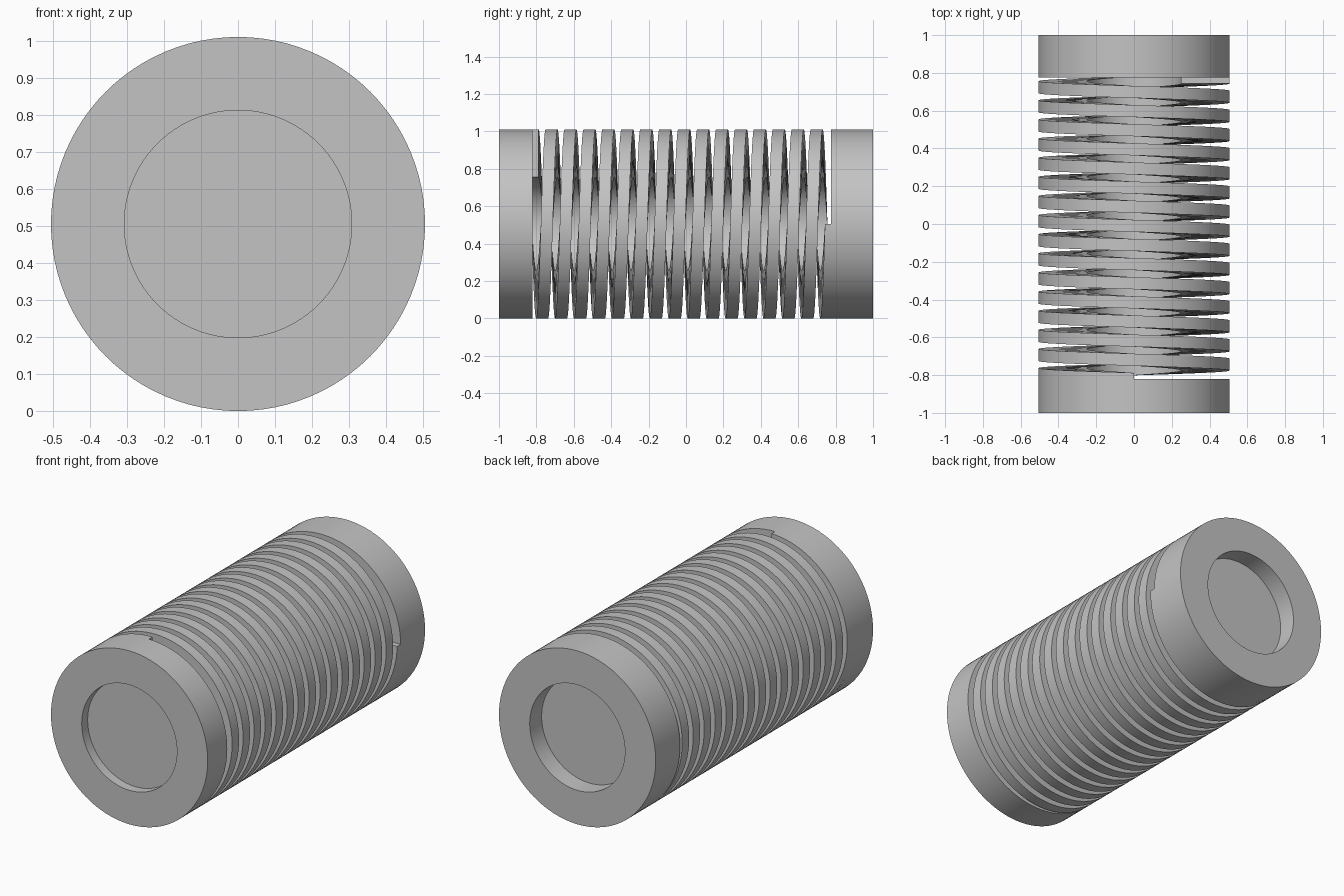
import bpy, bmesh, math
from mathutils import Vector

cube = bpy.data.objects.get("Cube")
if cube:
    bpy.data.objects.remove(cube, do_unlink=True)

R = 0.505              # outer radius, also the height of the axis
BORE = 0.25            # inner radius of the coil
RECESS = 0.307         # radius of the blind recess in each end
FRONT, BACK = -0.82, 0.775   # inner faces of the end caps
HALF = 0.032           # half the coil thickness
TURNS = 15.75
SEGMENTS = 96

steel = bpy.data.materials.new("steel_grey")
steel.use_nodes = True
grey = (0.55, 0.55, 0.55, 1)
steel.diffuse_color = grey
steel.node_tree.nodes["Principled BSDF"].inputs["Base Color"].default_value = grey


def finish(name, bm):
    """Turn a bmesh into a smooth-shaded object with sharp edges kept."""
    bmesh.ops.recalc_face_normals(bm, faces=bm.faces)
    mesh = bpy.data.meshes.new(name)
    bm.to_mesh(mesh)
    bm.free()
    mesh.materials.append(steel)
    obj = bpy.data.objects.new(name, mesh)
    bpy.context.collection.objects.link(obj)
    obj.location.z = R
    bpy.ops.object.select_all(action='DESELECT')
    obj.select_set(True)
    bpy.context.view_layer.objects.active = obj
    bpy.ops.object.shade_smooth_by_angle(angle=math.radians(30))


def end_cap(name, outer, inner, floor):
    """Lathe a solid disc with a blind recess around the y axis."""
    bm = bmesh.new()
    profile = [(0, floor), (RECESS, floor), (RECESS, outer),
               (R, outer), (R, inner), (0, inner)]
    verts = [bm.verts.new((r, y, 0)) for r, y in profile]
    edges = [bm.edges.new(pair) for pair in zip(verts, verts[1:])]
    bmesh.ops.spin(bm, geom=verts + edges, cent=(0, 0, 0), axis=(0, 1, 0),
                   angle=math.tau, steps=SEGMENTS)
    bmesh.ops.remove_doubles(bm, verts=bm.verts, dist=0.0001)
    finish(name, bm)


end_cap("front_end_cap", -1, FRONT, -0.945)
end_cap("back_end_cap", 1, BACK, 0.89)

# Helical coil of rectangular section, starting on top and ending on the left
bm = bmesh.new()
steps = int(TURNS * SEGMENTS)
rings = []
for i in range(steps + 1):
    angle = math.pi / 2 + math.tau * i / SEGMENTS
    y = FRONT + (BACK - FRONT) * i / steps
    low, high = max(y - HALF, FRONT), min(y + HALF, BACK)
    section = [(BORE, low), (R, low), (R, high), (BORE, high)]
    rings.append([bm.verts.new(Vector((r * math.cos(angle), v, r * math.sin(angle))))
                  for r, v in section])
for a, b in zip(rings, rings[1:]):
    for k in range(4):
        n = (k + 1) % 4
        bm.faces.new((a[k], a[n], b[n], b[k]))
bm.faces.new(rings[0])
bm.faces.new(rings[-1])
finish("helical_coil", bm)
